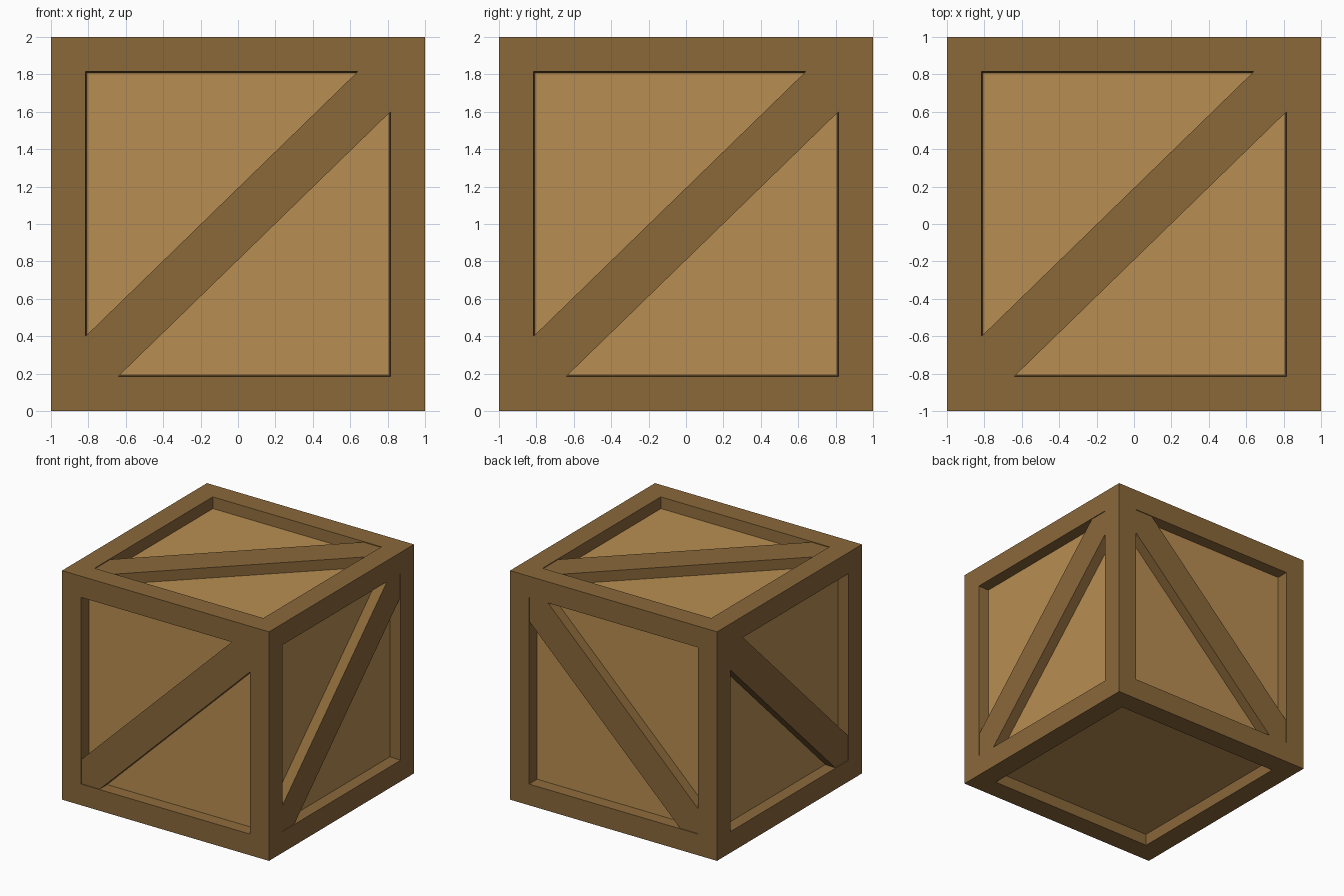
import bpy, bmesh
from mathutils import Vector

if "Cube" in bpy.data.objects:
    bpy.data.objects.remove(bpy.data.objects["Cube"])


def material(name, colour):
    m = bpy.data.materials.new(name)
    m.diffuse_color = (*colour, 1)
    m.use_nodes = True
    m.node_tree.nodes["Principled BSDF"].inputs["Base Color"].default_value = m.diffuse_color
    return m


dark_wood = material("dark_wood", (0.254, 0.138, 0.042))
light_wood = material("light_wood", (0.479, 0.270, 0.084))

OPEN = 0.815    # half width of each frame opening
DEPTH = 0.097   # panel recess


def finish(bm, name, mats):
    bmesh.ops.recalc_face_normals(bm, faces=bm.faces[:])
    me = bpy.data.meshes.new(name)
    bm.to_mesh(me)
    bm.free()
    for m in mats:
        me.materials.append(m)
    ob = bpy.data.objects.new(name, me)
    bpy.context.collection.objects.link(ob)
    return ob


# Crate body: cube with a dark frame and a sunken light panel on every side
bm = bmesh.new()
bmesh.ops.create_cube(bm, size=2)
bmesh.ops.translate(bm, verts=bm.verts[:], vec=(0, 0, 1))
panels = bm.faces[:]
bmesh.ops.inset_individual(bm, faces=panels, thickness=1 - OPEN, use_even_offset=True)
bmesh.ops.inset_individual(bm, faces=panels, thickness=0.008, depth=-DEPTH,
                           use_even_offset=True)
for f in panels:
    f.material_index = 1
finish(bm, "crate_body", [dark_wood, light_wood])

# Diagonal braces: corner-to-corner boards on all sides except the bottom
S = OPEN
OUTLINE = [(-S, -S), (-0.64, -S), (S, 0.6), (S, S), (0.64, S), (-S, -0.6)]
SIDES = {
    "front": lambda a, b, c: (a, -c, b),
    "back": lambda a, b, c: (a, c, b),
    "right": lambda a, b, c: (c, a, b),
    "left": lambda a, b, c: (-c, a, b),
    "top": lambda a, b, c: (a, b, c),
}
for side, place in SIDES.items():
    bm = bmesh.new()
    rings = [[bm.verts.new(Vector(place(a, b, c)) + Vector((0, 0, 1))) for a, b in OUTLINE]
             for c in (1 - DEPTH, 0.994)]
    bm.faces.new(rings[0])
    bm.faces.new(rings[1])
    n = len(OUTLINE)
    for i in range(n):
        j = (i + 1) % n
        bm.faces.new((rings[0][i], rings[0][j], rings[1][j], rings[1][i]))
    finish(bm, side + "_brace", [dark_wood])
